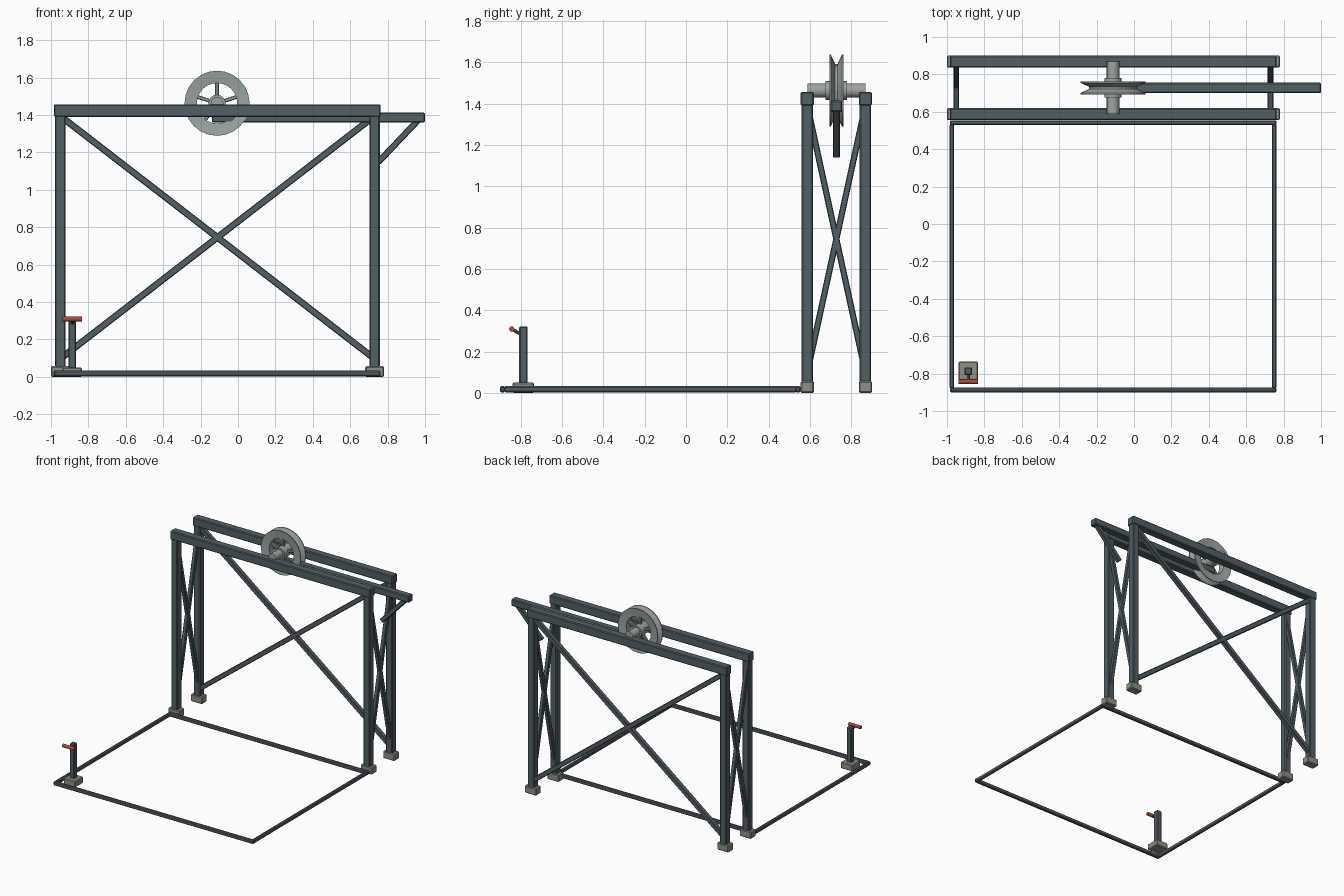
import bpy, bmesh, math
from mathutils import Vector

if "Cube" in bpy.data.objects:
    bpy.data.objects.remove(bpy.data.objects["Cube"])


def material(name, rgb):
    m = bpy.data.materials.new(name)
    m.diffuse_color = (*rgb, 1)
    m.use_nodes = True
    m.node_tree.nodes["Principled BSDF"].inputs["Base Color"].default_value = m.diffuse_color
    return m


STEEL = material("dark_steel", (0.085, 0.115, 0.13))
PALE = material("pale_metal", (0.33, 0.38, 0.36))
FOOT = material("concrete", (0.28, 0.28, 0.25))
RED = material("red_grip", (0.42, 0.07, 0.04))


def finish(name, bm, mat, bevel=0.0, smooth=False):
    bmesh.ops.recalc_face_normals(bm, faces=bm.faces)
    me = bpy.data.meshes.new(name)
    bm.to_mesh(me)
    bm.free()
    me.materials.append(mat)
    ob = bpy.data.objects.new(name, me)
    bpy.context.collection.objects.link(ob)
    if bevel:
        mod = ob.modifiers.new("edge_bevel", 'BEVEL')
        mod.width = bevel
        mod.segments = 1
    if smooth:
        bpy.context.view_layer.objects.active = ob
        ob.select_set(True)
        bpy.ops.object.shade_smooth_by_angle(angle=math.radians(35))
        ob.select_set(False)
    return ob


def box(name, lo, hi, mat=STEEL, bevel=0.006):
    lo, hi = Vector(lo), Vector(hi)
    bm = bmesh.new()
    bmesh.ops.create_cube(bm, size=1)
    bmesh.ops.scale(bm, vec=hi - lo, verts=bm.verts)
    bmesh.ops.translate(bm, vec=(lo + hi) / 2, verts=bm.verts)
    return finish(name, bm, mat, bevel)


def place(ob, a, b):
    # aim the local z axis from a to b
    a, b = Vector(a), Vector(b)
    ob.location = (a + b) / 2
    ob.rotation_euler = (b - a).to_track_quat('Z', 'Y').to_euler()
    return ob


def bar(name, a, b, w, mat=STEEL):
    h = (Vector(b) - Vector(a)).length / 2
    return place(box(name, (-w / 2, -w / 2, -h), (w / 2, w / 2, h), mat, 0.004), a, b)


def rod(name, a, b, r, mat, sides=16):
    bm = bmesh.new()
    bmesh.ops.create_cone(bm, cap_ends=True, segments=sides, radius1=r, radius2=r,
                          depth=(Vector(b) - Vector(a)).length)
    return place(finish(name, bm, mat, 0, sides > 8), a, b)


XL, XR = -0.95, 0.73
YF, YB = 0.587, 0.868
YM = (YF + YB) / 2

# Gantry: posts, feet and top beams
for side, y in (("front", YF), ("back", YB)):
    for hand, x in (("left", XL), ("right", XR)):
        box(f"{side}_{hand}_post", (x - .028, y - .028, .03), (x + .028, y + .028, 1.42))
        box(f"{side}_{hand}_foot", (x - .05, y - .032, 0), (x + .05, y + .032, .057), FOOT)
    box(f"{side}_top_beam", (-.984, y - .032, 1.39), (.763, y + .032, 1.457))

# Crossed braces on the back and both ends
bar("back_brace_a", (XL, YB, 1.395), (XR, YB, .097), .036)
bar("back_brace_b", (XL, YB, .097), (XR, YB, 1.395), .036)
for hand, x in (("left", XL), ("right", XR)):
    bar(f"{hand}_brace_a", (x, YF, .10), (x, YB, 1.39), .03)
    bar(f"{hand}_brace_b", (x, YF, 1.39), (x, YB, .10), .03)

# Grooved pulley wheel, spun from a rim profile (radius, width offset)
CX, CZ, SEG = -0.112, 1.463, 24
profile = [(.108, -.026), (.174, -.034), (.174, -.027), (.128, -.006),
           (.128, .006), (.174, .027), (.174, .034), (.108, .026)]
bm = bmesh.new()
rings = []
for i in range(SEG):
    t = 2 * math.pi * i / SEG
    rings.append([bm.verts.new((CX + r * math.cos(t), YM + w, CZ + r * math.sin(t)))
                  for r, w in profile])
for i in range(SEG):
    p, q = rings[i], rings[(i + 1) % SEG]
    for k in range(len(profile)):
        j = (k + 1) % len(profile)
        bm.faces.new((p[k], p[j], q[j], q[k]))
finish("pulley_rim", bm, PALE)

# Hub, axle and spokes
rod("pulley_hub", (CX, YM - .052, CZ), (CX, YM + .052, CZ), .046, PALE)
rod("pulley_axle", (CX, YF, CZ), (CX, YB, CZ), .034, PALE)
for i in range(5):
    t = math.pi / 2 + 2 * math.pi * i / 5
    d = Vector((math.cos(t), 0, math.sin(t)))
    c = Vector((CX, YM, CZ))
    bar(f"pulley_spoke_{i + 1}", c + d * .03, c + d * .118, .02, PALE)

# Overhanging arm with diagonal strut
box("jib_arm", (-.14, YM - .028, 1.36), (1.0, YM + .028, 1.414))
bar("jib_strut", (.975, YM, 1.385), (.75, YM, 1.148), .034)

# Ground rails
box("front_rail", (-.985, -.9, .003), (.763, -.875, .033))
box("rear_rail", (-.985, .528, .003), (.763, .554, .033))
for hand, x in (("left", -.974), ("right", .75)):
    box(f"{hand}_rail", (x - .012, -.88, .003), (x + .012, .535, .033))

# Control pedestal with lever
PX, PY = -.886, -.787
box("pedestal_base", (PX - .052, PY - .052, 0), (PX + .052, PY + .052, .05), FOOT)
box("pedestal_post", (PX - .021, PY - .021, .045), (PX + .021, PY + .021, .322))
rod("lever", (PX, PY, .277), (PX, -.843, .309), .008, STEEL, 8)
rod("lever_grip", (PX - .052, -.843, .309), (PX + .052, -.843, .309), .013, RED, 12)
